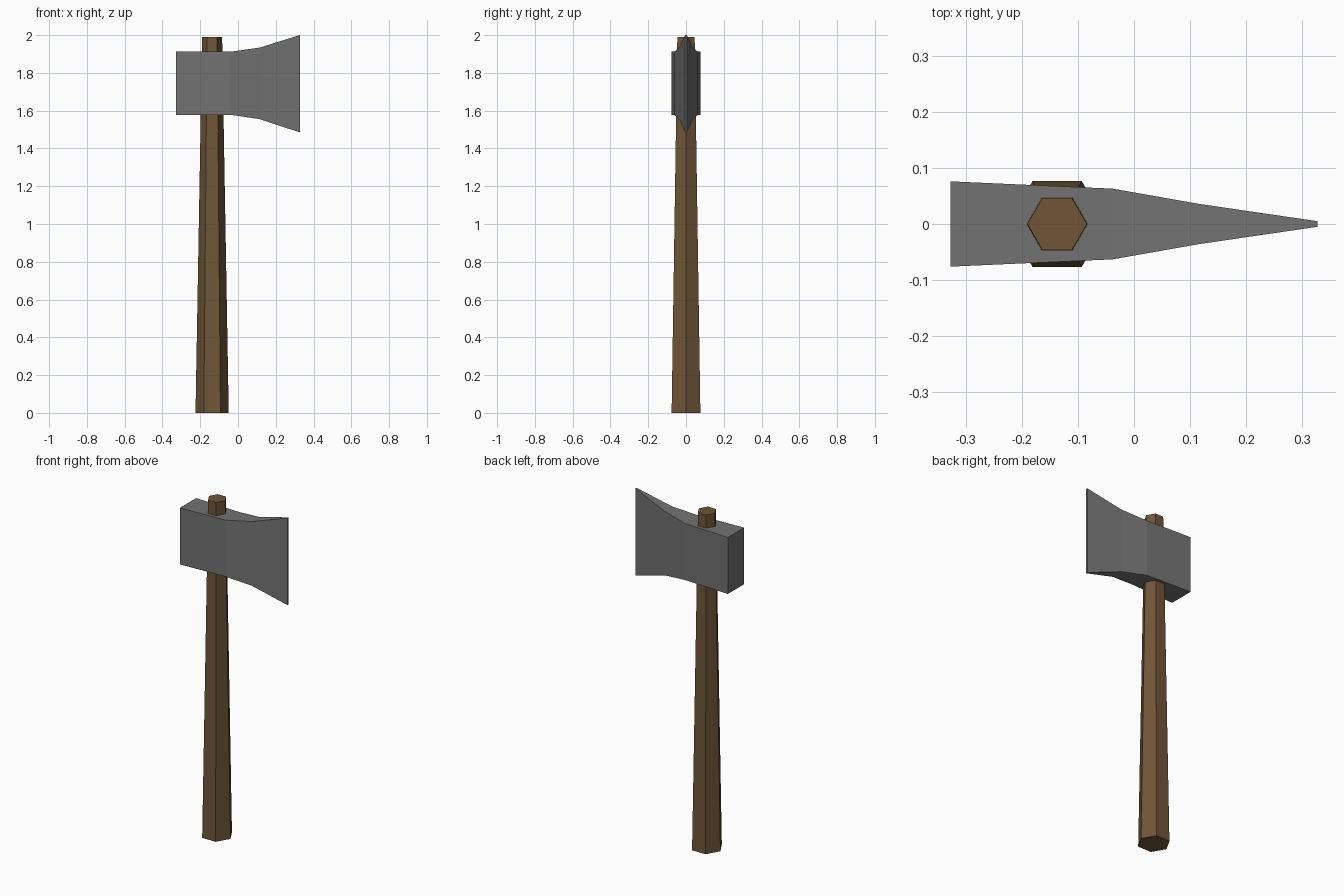
import bpy
import bmesh
from math import cos, sin, tau

if "Cube" in bpy.data.objects:
    bpy.data.objects.remove(bpy.data.objects["Cube"])


def loft(name, rings, color):
    """Skin a list of equal-sized point rings and cap both ends."""
    bm = bmesh.new()
    loops = [[bm.verts.new(p) for p in ring] for ring in rings]
    n = len(loops[0])
    for a, b in zip(loops, loops[1:]):
        for i in range(n):
            j = (i + 1) % n
            bm.faces.new((a[i], a[j], b[j], b[i]))
    bm.faces.new(loops[0])
    bm.faces.new(loops[-1])
    bmesh.ops.recalc_face_normals(bm, faces=bm.faces)
    mesh = bpy.data.meshes.new(name)
    bm.to_mesh(mesh)
    bm.free()
    obj = bpy.data.objects.new(name, mesh)
    bpy.context.collection.objects.link(obj)
    mat = bpy.data.materials.new(name + "_material")
    mat.diffuse_color = (*color, 1)
    mat.use_nodes = True
    mat.node_tree.nodes["Principled BSDF"].inputs["Base Color"].default_value = mat.diffuse_color
    mesh.materials.append(mat)
    return obj


# Tapered hexagonal wooden handle
def hexagon(radius, z):
    return [(-0.137 + radius * cos(tau * i / 6), radius * sin(tau * i / 6), z)
            for i in range(6)]


loft("handle", [hexagon(0.088, 0), hexagon(0.053, 1.99)], (0.16, 0.092, 0.039))

# Axe head: rectangular sections (x, half thickness, bottom, top) from poll to edge
sections = [
    (-0.327, 0.076, 1.578, 1.912),
    (-0.038, 0.063, 1.578, 1.912),
    (0.115, 0.036, 1.555, 1.934),
    (0.327, 0.005, 1.485, 2.0),
]
loft("axe_head",
     [[(x, -t, lo), (x, t, lo), (x, t, hi), (x, -t, hi)] for x, t, lo, hi in sections],
     (0.17, 0.17, 0.17))
